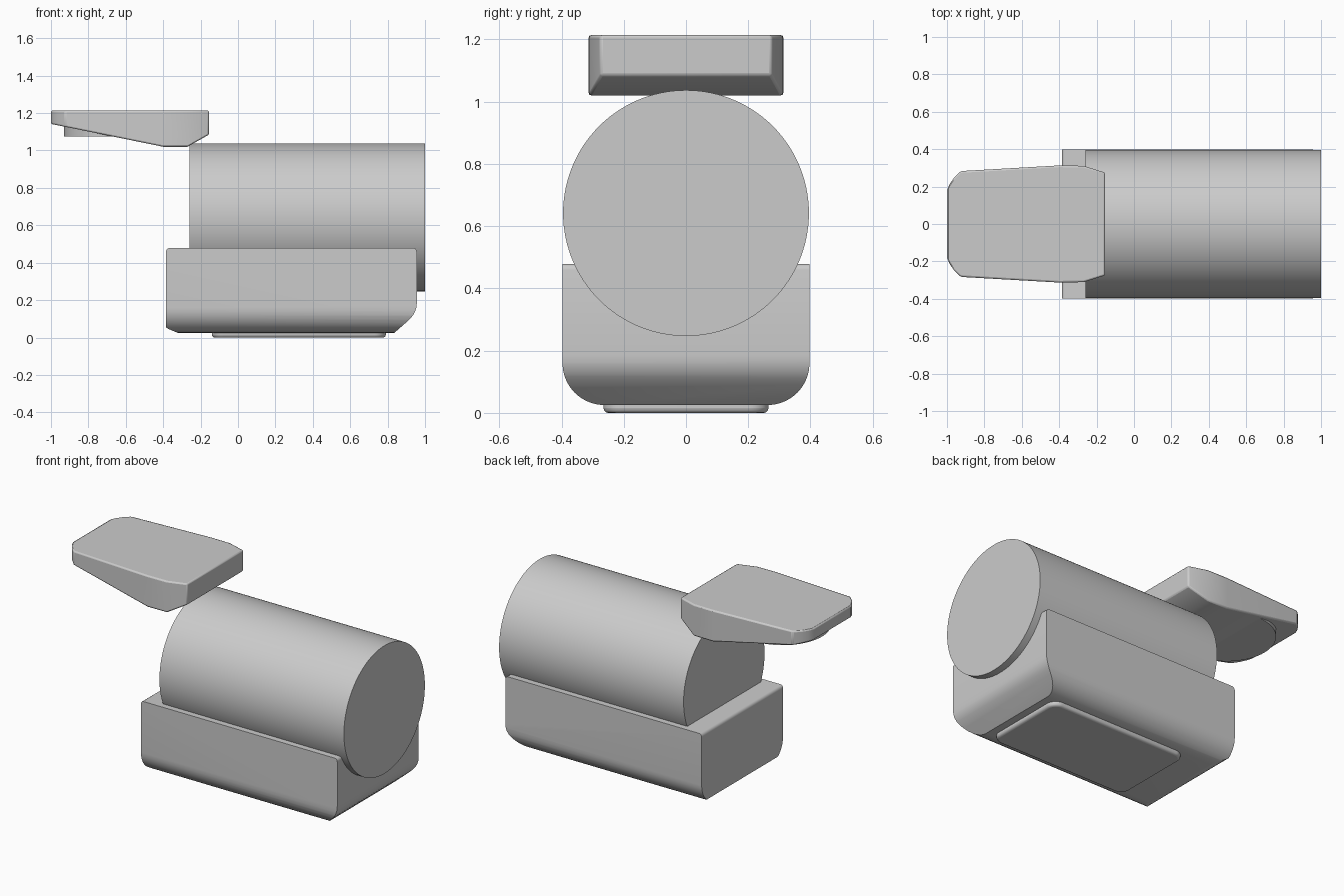
import bpy, bmesh, math
from math import sin, cos, pi

cube = bpy.data.objects.get("Cube")
if cube:
    bpy.data.objects.remove(cube, do_unlink=True)

grey = bpy.data.materials.new("plain grey")
grey.use_nodes = True
colour = (0.6, 0.6, 0.6, 1)
grey.diffuse_color = colour
grey.node_tree.nodes["Principled BSDF"].inputs["Base Color"].default_value = colour


def finish(name, bm):
    bmesh.ops.recalc_face_normals(bm, faces=bm.faces)
    mesh = bpy.data.meshes.new(name)
    bm.to_mesh(mesh)
    bm.free()
    ob = bpy.data.objects.new(name, mesh)
    bpy.context.collection.objects.link(ob)
    mesh.materials.append(grey)
    return ob


def activate(ob):
    bpy.ops.object.select_all(action='DESELECT')
    ob.select_set(True)
    bpy.context.view_layer.objects.active = ob


def smooth(ob):
    activate(ob)
    bpy.ops.object.shade_smooth_by_angle(angle=math.radians(30))


def bevel(ob, width, segments):
    mod = ob.modifiers.new("soft edges", 'BEVEL')
    mod.width, mod.segments = width, segments
    mod.limit_method, mod.angle_limit = 'ANGLE', math.radians(35)


def arc(cx, cy, r, start, end, steps=10):
    angles = [math.radians(start + (end - start) * i / steps) for i in range(steps + 1)]
    return [(cx + r * cos(a), cy + r * sin(a)) for a in angles]


def prism(name, points, place, low, high):
    """Extrude a 2D profile; place(u, v, w) turns it into a 3D point."""
    bm = bmesh.new()
    ends = [[bm.verts.new(place(u, v, w)) for u, v in points] for w in (low, high)]
    for end in ends:
        bm.faces.new(end)
    n = len(points)
    for i in range(n):
        j = (i + 1) % n
        bm.faces.new((ends[0][i], ends[0][j], ends[1][j], ends[1][i]))
    return finish(name, bm)


def along_x(u, v, w):
    return (w, u, v)


def along_y(u, v, w):
    return (u, w, v)


def along_z(u, v, w):
    return (u, v, w)


# Main barrel lying along x
barrel = prism("barrel", arc(0, 0.642, 0.395, 0, 357, 119), along_x, -0.26, 1.0)
smooth(barrel)

# Base: rounded cross-section trimmed by the side profile
section = ([(-0.397, 0.478), (-0.397, 0.16)] + arc(-0.262, 0.16, 0.135, 180, 270)[1:]
           + arc(0.262, 0.16, 0.135, 270, 360) + [(0.397, 0.478)])
base = prism("base", section, along_x, -0.6, 1.2)
side = ([(-0.385, 0.055), (-0.37, 0.045), (-0.31, 0.02), (0.83, 0.02), (0.91, 0.09)]
        + arc(0.84, 0.185, 0.116, -40, 0, 6)
        + arc(0.936, 0.459, 0.02, 0, 90, 4) + arc(-0.365, 0.459, 0.02, 90, 180, 4))
trim = prism("base_trim", side, along_y, -0.6, 0.6)
trim.hide_render = True
mod = base.modifiers.new("trim", 'BOOLEAN')
mod.operation, mod.solver, mod.object = 'INTERSECT', 'EXACT', trim
activate(base)
bpy.ops.object.modifier_apply(modifier="trim")
bpy.data.objects.remove(trim, do_unlink=True)
smooth(base)

# Foot pad with rounded corners
r = 0.06
pad = (arc(0.73, 0.205, r, 0, 90) + arc(-0.08, 0.205, r, 90, 180)
       + arc(-0.08, -0.205, r, 180, 270) + arc(0.73, -0.205, r, 270, 360))
foot = prism("foot_pad", pad, along_z, 0.0, 0.04)
bevel(foot, 0.015, 3)
smooth(foot)

# Tapered top plate: stations of (x, half width, underside height)
stations = [(-1.0, 0.18, 1.142), (-0.985, 0.215, 1.139), (-0.96, 0.25, 1.134),
            (-0.925, 0.283, 1.127), (-0.40, 0.313, 1.02), (-0.27, 0.311, 1.02),
            (-0.155, 0.275, 1.085)]
bm = bmesh.new()
rings = [[bm.verts.new((x, y, z)) for y, z in ((-h, b), (h, b), (h, 1.214), (-h, 1.214))]
         for x, h, b in stations]
for a, b in zip(rings, rings[1:]):
    for i in range(4):
        j = (i + 1) % 4
        bm.faces.new((a[i], a[j], b[j], b[i]))
bm.faces.new(rings[0])
bm.faces.new(rings[-1])
plate = finish("top_plate", bm)
bevel(plate, 0.008, 2)
smooth(plate)

# Round boss under the plate
boss = prism("plate_boss", arc(-0.66, 0, 0.27, 0, 355, 71), along_z, 1.075, 1.13)
smooth(boss)
